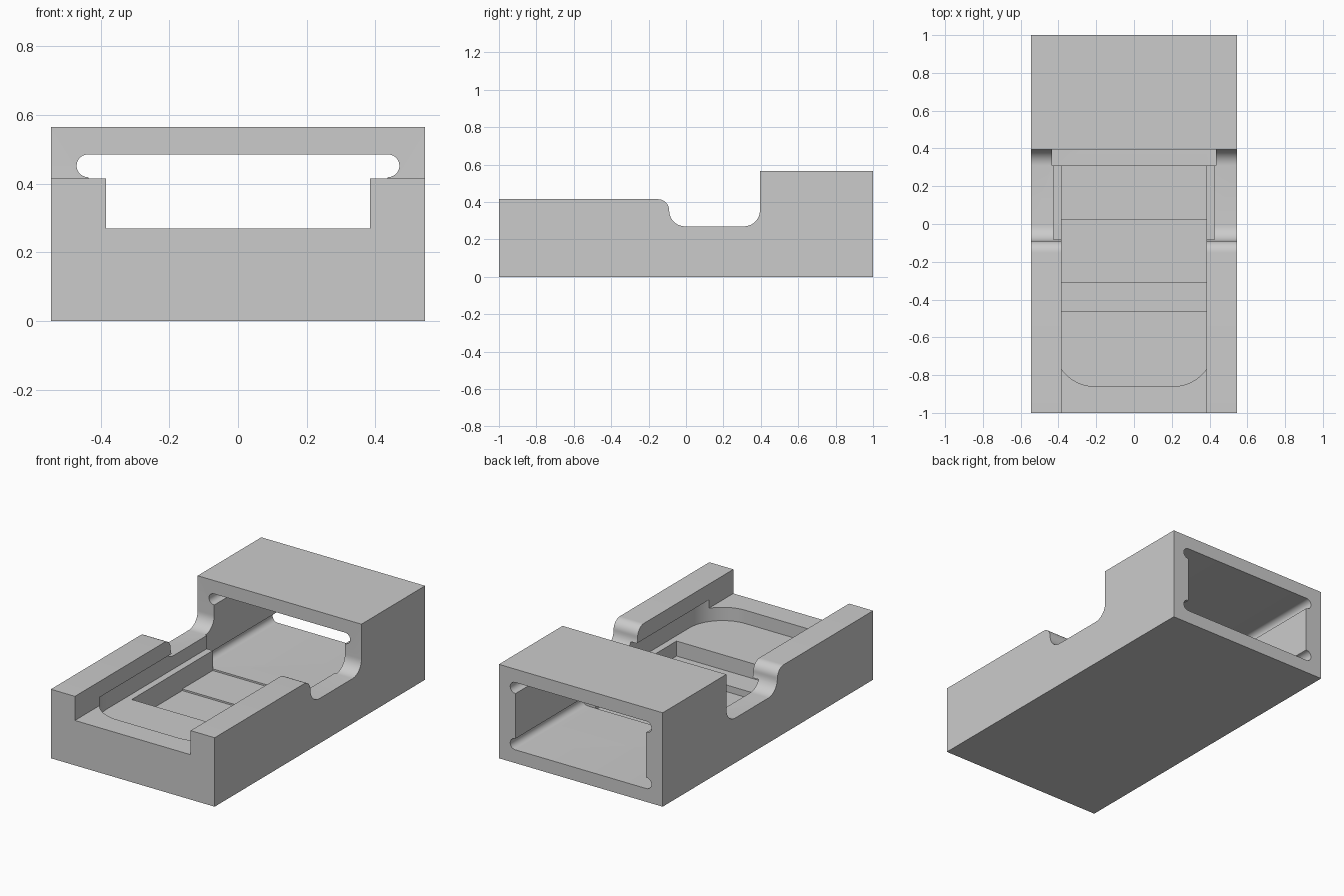
import bpy, bmesh
from math import sin, cos, radians

cube = bpy.data.objects.get("Cube")
if cube:
    bpy.data.objects.remove(cube, do_unlink=True)

HALF_W, RAIL_X, POCKET_X, TUNNEL_X = 0.545, 0.385, 0.425, 0.435
SHELF_Z, RAIL_Z, TOP_Z = 0.27, 0.415, 0.565

grey = bpy.data.materials.new("plain_grey")
grey.use_nodes = True
grey.diffuse_color = (0.6, 0.6, 0.6, 1)
grey.node_tree.nodes["Principled BSDF"].inputs["Base Color"].default_value = (0.6, 0.6, 0.6, 1)


def arc(cx, cy, r, start, end, steps=12):
    angles = [radians(start + (end - start) * i / steps) for i in range(steps + 1)]
    return [(cx + r * cos(a), cy + r * sin(a)) for a in angles]


def prism(name, points, axis, low, high):
    """Extrude a flat outline along one axis."""
    place = {"x": lambda p, d: (d, p[0], p[1]),
             "y": lambda p, d: (p[0], d, p[1]),
             "z": lambda p, d: (p[0], p[1], d)}[axis]
    bm = bmesh.new()
    a = [bm.verts.new(place(p, low)) for p in points]
    b = [bm.verts.new(place(p, high)) for p in points]
    bm.faces.new(a)
    bm.faces.new(b[::-1])
    for i in range(len(points)):
        j = (i + 1) % len(points)
        bm.faces.new((a[i], a[j], b[j], b[i]))
    bmesh.ops.recalc_face_normals(bm, faces=bm.faces[:])
    mesh = bpy.data.meshes.new(name)
    bm.to_mesh(mesh)
    bm.free()
    obj = bpy.data.objects.new(name, mesh)
    bpy.context.collection.objects.link(obj)
    mesh.materials.append(grey)
    return obj


def mirrored(points):
    return points + [(-x, y) for x, y in reversed(points)]


# Body: stepped side outline with rounded finger cutouts
outline = [(-1, 0), (1, 0), (1, TOP_Z), (0.395, TOP_Z)]
outline += arc(0.31, SHELF_Z + 0.085, 0.085, 0, -90)
outline += arc(-0.005, SHELF_Z + 0.085, 0.085, 270, 180)
outline += arc(-0.15, RAIL_Z - 0.06, 0.06, 0, 90)
outline += [(-1, RAIL_Z)]
body = prism("block_body", outline, "x", -HALF_W, HALF_W)

# Tunnel through the tall rear part, with relieved round corners
tunnel_side = arc(0.437, 0.113, 0.033, -90, 90) + [(TUNNEL_X, 0.147), (TUNNEL_X, 0.418)]
tunnel_side += arc(0.437, 0.452, 0.033, -90, 90)
tunnel = prism("tunnel_cutter", mirrored(tunnel_side), "y", 0.31, 1.1)

# Open channel between the front rails
channel = prism("channel_cutter", mirrored([(RAIL_X, SHELF_Z), (RAIL_X, 0.48)]), "y", -1.1, 0.35)

# Round-cornered pocket that undercuts the rails
pocket_side = arc(0.205, -0.64, 0.22, -90, 0, 18) + [(POCKET_X, 0.35)]
pocket = prism("pocket_cutter", mirrored(pocket_side), "z", 0.19, 0.32)

# Deep pocket with a stepped floor
steps = [(-0.46, 0.1), (-0.31, 0.1), (-0.31, 0.06), (0.02, 0.06), (0.02, 0.07),
         (0.31, 0.07), (0.31, 0.12), (0.35, 0.12), (0.35, 0.25), (-0.46, 0.25)]
deep = prism("deep_pocket_cutter", steps, "x", -RAIL_X, RAIL_X)

# Cut everything out of the body, then discard the cutters
cutters = [tunnel, channel, pocket, deep]
for cutter in cutters:
    cutter.hide_render = True
    mod = body.modifiers.new(cutter.name, "BOOLEAN")
    mod.operation = "DIFFERENCE"
    mod.solver = "EXACT"
    mod.object = cutter
bpy.context.view_layer.update()
result = bpy.data.meshes.new_from_object(body.evaluated_get(bpy.context.evaluated_depsgraph_get()))
body.modifiers.clear()
body.data = result
for cutter in cutters:
    bpy.data.objects.remove(cutter, do_unlink=True)

# Smooth the fillets and keep the edges sharp
bpy.ops.object.select_all(action="DESELECT")
body.select_set(True)
bpy.context.view_layer.objects.active = body
bpy.ops.object.shade_smooth_by_angle(angle=radians(30))
